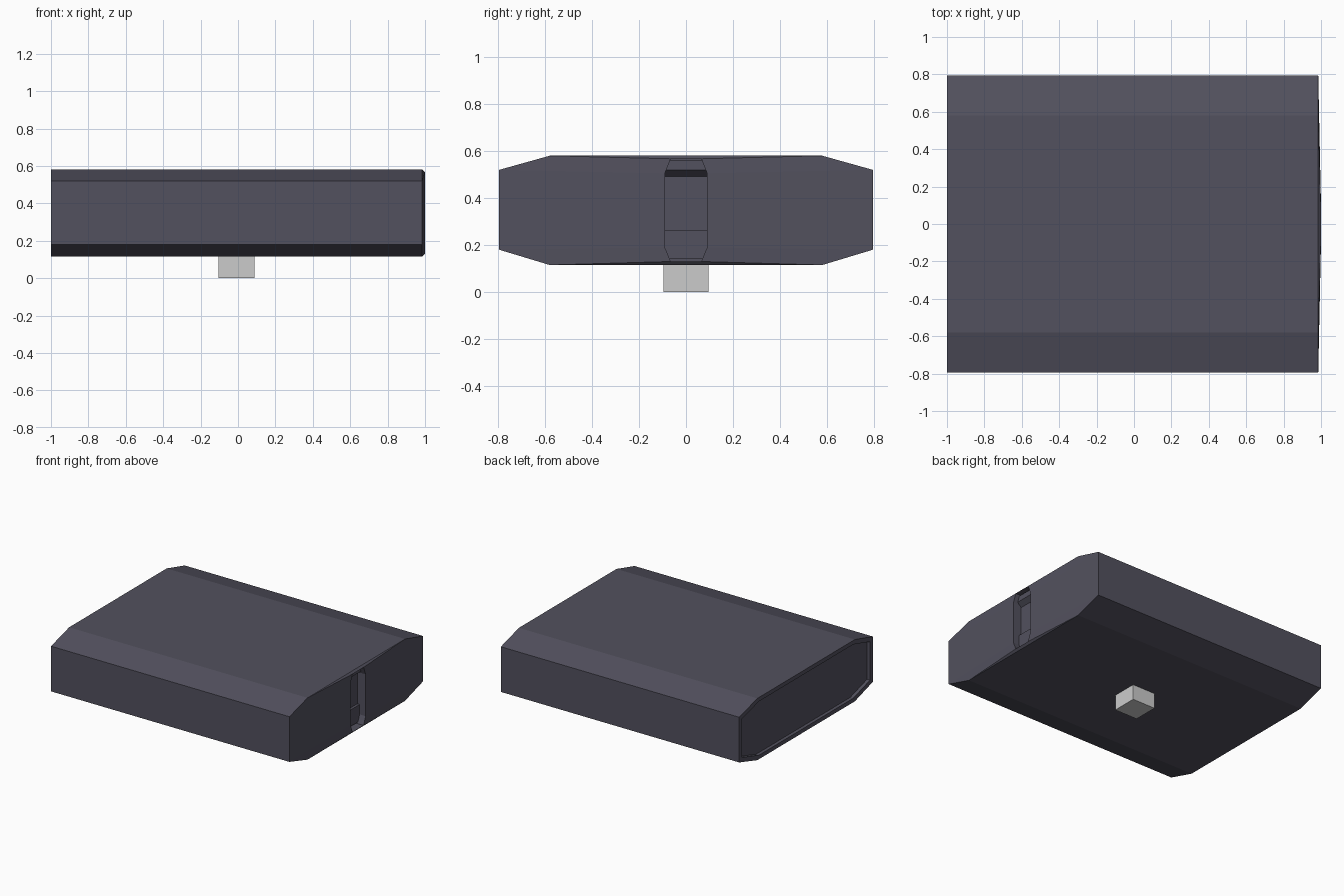
import bpy, bmesh

if "Cube" in bpy.data.objects:
    bpy.data.objects.remove(bpy.data.objects["Cube"])

# Dark slate material for the casing
slate = bpy.data.materials.new("slate")
slate.diffuse_color = (0.085, 0.082, 0.112, 1)
slate.use_nodes = True
slate.node_tree.nodes["Principled BSDF"].inputs["Base Color"].default_value = slate.diffuse_color


def octagon(x, flat_y, side_y, low, low_side, high_side, high):
    """Chamfered outline in the YZ plane."""
    pts = [(flat_y, high), (side_y, high_side), (side_y, low_side), (flat_y, low)]
    pts += [(-y, z) for y, z in reversed(pts)]
    return [(x, y, z) for y, z in pts]


def loft(name, rings, material=None):
    """Bridge equal-length rings and cap both ends."""
    bm = bmesh.new()
    loops = [[bm.verts.new(p) for p in ring] for ring in rings]
    n = len(loops[0])
    for a, b in zip(loops, loops[1:]):
        for i in range(n):
            j = (i + 1) % n
            bm.faces.new((a[i], a[j], b[j], b[i]))
    bm.faces.new(loops[0])
    bm.faces.new(loops[-1])
    bmesh.ops.recalc_face_normals(bm, faces=bm.faces)
    mesh = bpy.data.meshes.new(name)
    bm.to_mesh(mesh)
    bm.free()
    obj = bpy.data.objects.new(name, mesh)
    bpy.context.collection.objects.link(obj)
    if material:
        mesh.materials.append(material)
    return obj


def xz_prism(name, profile, half_y):
    return loft(name, [[(x, s * half_y, z) for x, z in profile] for s in (-1, 1)], slate)


# Casing: recessed left end, long body, gently raised right end with a slot
OUTER = (0.58, 0.795, 0.115, 0.18, 0.52, 0.58)
INNER = (0.56, 0.76, 0.145, 0.205, 0.495, 0.55)
SLOT = (0.065, 0.09, 0.13, 0.19, 0.505, 0.567)
loft("casing", [
    octagon(-0.975, *INNER),
    octagon(-1.0, *INNER),
    octagon(-1.0, *OUTER),
    octagon(0.985, *OUTER),
    octagon(1.0, *SLOT),
    octagon(0.93, *SLOT),
], slate)

# Stepped blocks inside the slot
xz_prism("slot_upper_block", [(0.925, 0.488), (0.965, 0.52), (0.965, 0.56), (0.925, 0.56)], 0.0895)
xz_prism("slot_lower_block", [(0.925, 0.14), (0.95, 0.14), (0.95, 0.265), (0.925, 0.265)], 0.0895)

# Small square foot under the casing
foot = [(-0.103, -0.095), (0.087, -0.095), (0.087, 0.095), (-0.103, 0.095)]
loft("foot", [[(x, y, z) for x, y in foot] for z in (0.0, 0.118)])
